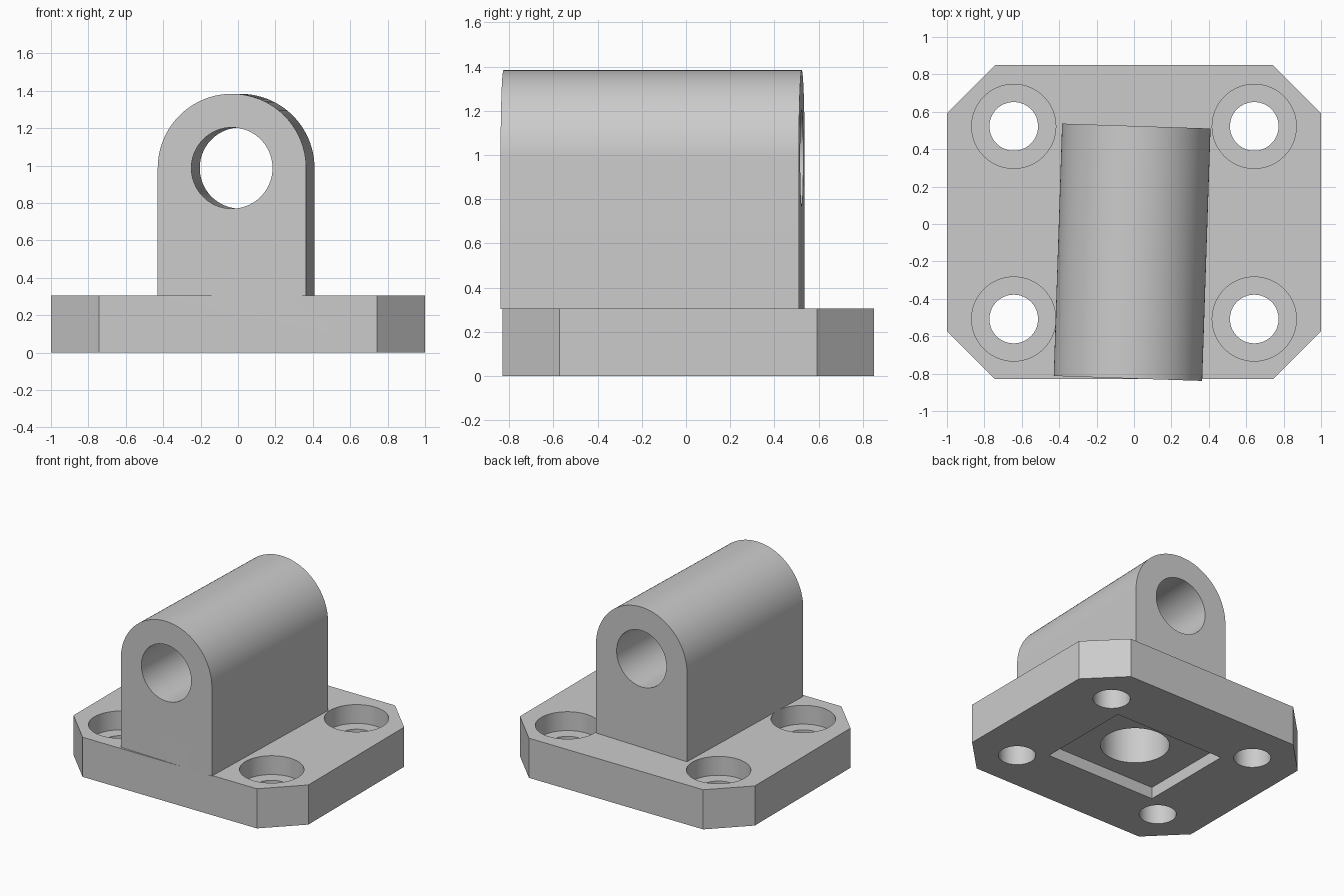
import bpy, bmesh, math
from mathutils import Matrix, Vector

cube = bpy.data.objects.get("Cube")
if cube:
    bpy.data.objects.remove(cube, do_unlink=True)

grey = bpy.data.materials.new("light grey metal")
grey.use_nodes = True
COLOUR = (0.6, 0.6, 0.6, 1)
grey.diffuse_color = COLOUR
grey.node_tree.nodes["Principled BSDF"].inputs["Base Color"].default_value = COLOUR

MID_Y = 0.01          # centre of the base plate
TOP = 0.305           # top of the base plate
AXIS_Z = 0.987        # height of the lug bore


def prism(name, outline, depth, matrix):
    """Extrude a flat outline along local z, then place it."""
    bm = bmesh.new()
    face = bm.faces.new([bm.verts.new((x, y, 0)) for x, y in outline])
    ext = bmesh.ops.extrude_face_region(bm, geom=[face])
    moved = [v for v in ext["geom"] if isinstance(v, bmesh.types.BMVert)]
    bmesh.ops.translate(bm, verts=moved, vec=Vector((0, 0, depth)))
    bmesh.ops.recalc_face_normals(bm, faces=bm.faces)
    bm.transform(matrix)
    mesh = bpy.data.meshes.new(name)
    bm.to_mesh(mesh)
    bm.free()
    mesh.materials.append(grey)
    obj = bpy.data.objects.new(name, mesh)
    bpy.context.collection.objects.link(obj)
    return obj


def arc(radius, start, end, steps):
    return [(radius * math.cos(start + (end - start) * i / steps),
             radius * math.sin(start + (end - start) * i / steps)) for i in range(steps + 1)]


def circle(radius, steps=64):
    return arc(radius, 0, math.tau, steps)[:-1]


def at(x, y, z):
    return Matrix.Translation((x, y, z))


def combine(target, tool, operation):
    """Apply a boolean and remove its tool."""
    mod = target.modifiers.new(tool.name, 'BOOLEAN')
    mod.operation, mod.solver, mod.object = operation, 'EXACT', tool
    bpy.context.view_layer.objects.active = target
    bpy.ops.object.modifier_apply(modifier=mod.name)
    bpy.data.objects.remove(tool, do_unlink=True)


# Base plate with chamfered corners
w, d, c = 1.0, 0.84, 0.258
plate = [(w, c - d), (w, d - c), (w - c, d), (c - w, d),
         (-w, d - c), (-w, c - d), (c - w, -d), (w - c, -d)]
bracket = prism("mounting_bracket", plate, TOP, at(0, MID_Y, 0))

# Round-topped lug, turned slightly about the vertical
half, length = 0.397, 1.35
drop = TOP - 0.002 - AXIS_Z
turn = Matrix.Rotation(math.radians(-1.9), 4, 'Z')
lug_frame = at(-0.01, -0.151, AXIS_Z) @ turn @ Matrix.Rotation(math.pi / 2, 4, 'X')
profile = [(-half, drop), (half, drop)] + arc(half, 0, math.pi, 64)
lug = prism("lug", profile, length, lug_frame @ at(0, 0, -length / 2))
combine(bracket, lug, 'UNION')

# Lug bore
bore = prism("lug_bore", circle(0.217, 96), 2, lug_frame @ at(0, 0, -1))
combine(bracket, bore, 'DIFFERENCE')

# Four counterbored screw holes
for sx in (-1, 1):
    for sy in (-1, 1):
        x, y = sx * 0.643, MID_Y - 0.003 + sy * 0.515
        combine(bracket, prism("screw_hole", circle(0.13), 1, at(x, y, -0.3)), 'DIFFERENCE')
        combine(bracket, prism("counterbore", circle(0.225), 0.3, at(x, y, TOP - 0.145)), 'DIFFERENCE')

# Rectangular pocket and blind round recess underneath
px, py = 0.47, 0.375
pocket = [(-px, -py), (px, -py), (px, py), (-px, py)]
combine(bracket, prism("pocket", pocket, 0.29, at(0, MID_Y, -0.2)), 'DIFFERENCE')
combine(bracket, prism("recess", circle(0.242), 0.7, at(0, MID_Y, -0.2)), 'DIFFERENCE')

# Smooth the curved walls, keep the edges crisp
bpy.ops.object.select_all(action='DESELECT')
bracket.select_set(True)
bpy.context.view_layer.objects.active = bracket
bpy.ops.object.shade_smooth_by_angle(angle=math.radians(30))
